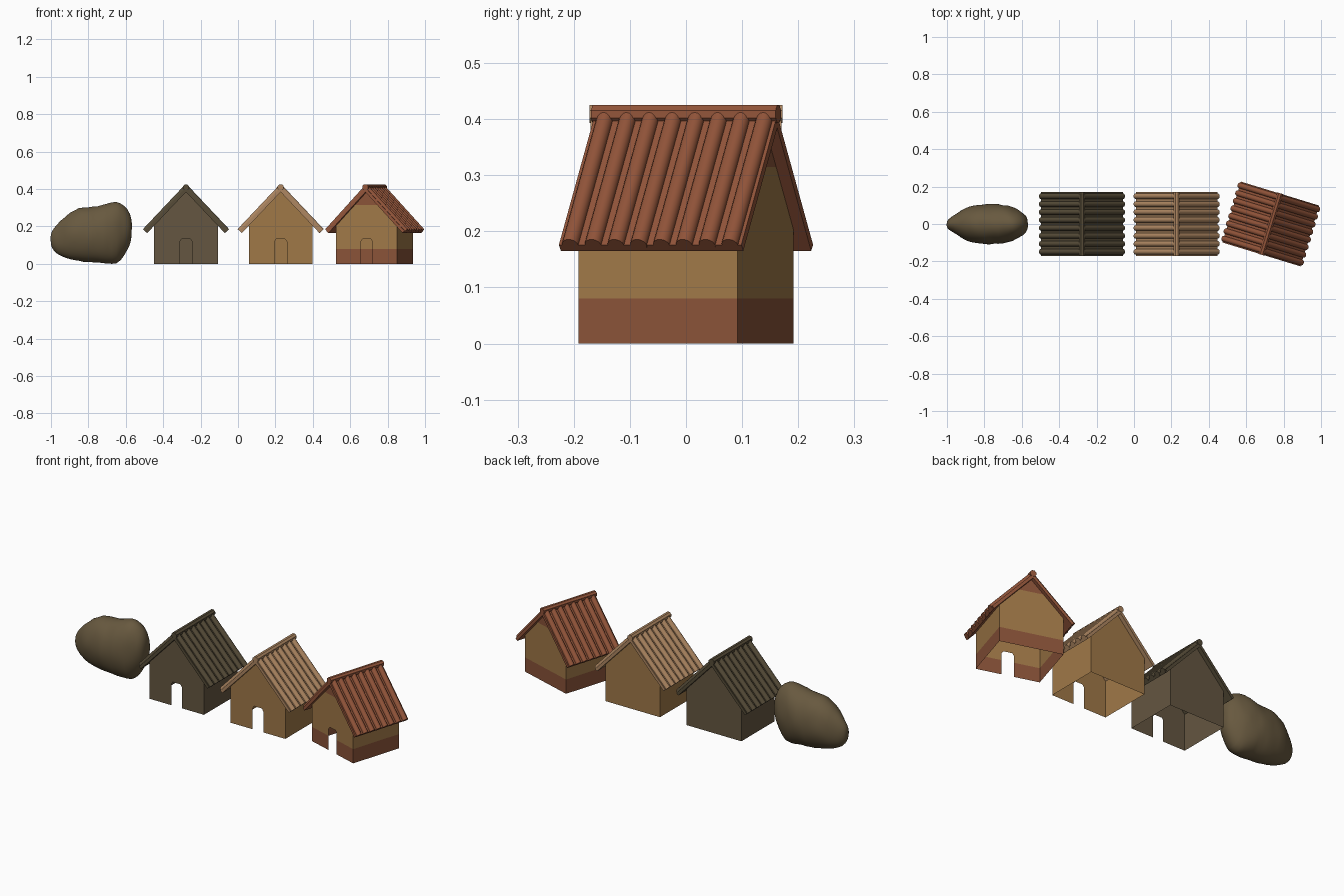
import bpy
import bmesh
import math
from mathutils import Matrix, Vector, noise

cube = bpy.data.objects.get("Cube")
if cube:
    bpy.data.objects.remove(cube, do_unlink=True)


def material(name, rgb):
    m = bpy.data.materials.new(name)
    m.use_nodes = True
    m.diffuse_color = (*rgb, 1)
    m.node_tree.nodes["Principled BSDF"].inputs["Base Color"].default_value = (*rgb, 1)
    return m


ROCK = material("brown stone", (0.138, 0.1, 0.05))
DARK_WALL = material("grey brown plaster", (0.128, 0.093, 0.052))
DARK_ROOF = material("dark brown tile", (0.092, 0.071, 0.039))
TAN_WALL = material("tan plaster", (0.35, 0.188, 0.064))
TAN_ROOF = material("pale tan tile", (0.42, 0.24, 0.12))
RED_WALL = material("red brown plaster", (0.25, 0.085, 0.04))
RED_ROOF = material("red tile", (0.29, 0.09, 0.042))


def make_object(name, bm, mats, matrix=Matrix()):
    mesh = bpy.data.meshes.new(name)
    bm.to_mesh(mesh)
    bm.free()
    for m in mats:
        mesh.materials.append(m)
    ob = bpy.data.objects.new(name, mesh)
    ob.matrix_world = matrix
    bpy.context.collection.objects.link(ob)
    return ob


def smooth(ob, angle):
    bpy.ops.object.select_all(action="DESELECT")
    ob.select_set(True)
    bpy.context.view_layer.objects.active = ob
    bpy.ops.object.shade_smooth_by_angle(angle=math.radians(angle))


# House cross-section: half width, wall depth, roof depth, inner roof line
HALF, WALL_Y, ROOF_Y = 0.17, 0.148, 0.17
EAVE = Vector((0.207, 0, 0.165))
APEX = Vector((0, 0, 0.384))
SLOPE = (EAVE - APEX).normalized()
NORMAL = Vector((-SLOPE.z, 0, SLOPE.x))
SLAB, TILE_R, TILES = 0.016, 0.015, 8
WALL_TOP = APEX.z + HALF * SLOPE.z / SLOPE.x


def walls(name, mats, matrix, bands=()):
    """Open-bottomed sheet walls, with a doorway in the front gable."""
    bm = bmesh.new()
    door = [(0.033, 0), (0.033, 0.118), (0.024, 0.132)]
    gable = [(HALF, 0), (HALF, WALL_TOP), (0, APEX.z), (-HALF, WALL_TOP), (-HALF, 0)]
    front = gable + [(-x, z) for x, z in door] + door[::-1]

    def face(points):
        bm.faces.new([bm.verts.new(p) for p in points])

    face([(x, -WALL_Y, z) for x, z in front])
    face([(x, WALL_Y, z) for x, z in gable])
    for x in (-HALF, HALF):
        face([(x, -WALL_Y, 0), (x, WALL_Y, 0), (x, WALL_Y, WALL_TOP), (x, -WALL_Y, WALL_TOP)])
    bmesh.ops.remove_doubles(bm, verts=bm.verts, dist=0.0001)
    bmesh.ops.triangulate(bm, faces=bm.faces)
    # Colour bands: base and gable tip take the second colour
    for z in bands:
        bmesh.ops.bisect_plane(bm, geom=bm.verts[:] + bm.edges[:] + bm.faces[:],
                               plane_co=(0, 0, z), plane_no=(0, 0, 1))
    if bands:
        for f in bm.faces:
            z = f.calc_center_median().z
            f.material_index = 0 if bands[0] < z < bands[1] else 1
    bmesh.ops.recalc_face_normals(bm, faces=bm.faces)
    make_object(name, bm, mats, matrix)


def roof_slab(name, mat, matrix):
    bm = bmesh.new()
    outer = EAVE + NORMAL * SLAB
    top = APEX.z + SLAB / NORMAL.z
    profile = [(EAVE.x, EAVE.z), (outer.x, outer.z), (0, top),
               (-outer.x, outer.z), (-EAVE.x, EAVE.z), (0, APEX.z)]
    f = bm.faces.new([bm.verts.new((x, -ROOF_Y, z)) for x, z in profile])
    ext = bmesh.ops.extrude_face_region(bm, geom=[f])
    moved = [v for v in ext["geom"] if isinstance(v, bmesh.types.BMVert)]
    bmesh.ops.translate(bm, verts=moved, vec=(0, 2 * ROOF_Y, 0))
    bmesh.ops.recalc_face_normals(bm, faces=bm.faces)
    make_object(name, bm, [mat], matrix)


def roof_tiles(name, mat, matrix):
    """Rounded tile rows running from ridge to eave on both slopes."""
    bm = bmesh.new()
    length = (EAVE - APEX).length + SLAB
    for side in (-1, 1):
        along = Vector((SLOPE.x * side, 0, SLOPE.z))
        end = EAVE + NORMAL * SLAB
        end.x *= side
        mid = end - along * (length / 2 - 0.001)
        turn = along.to_track_quat("Z", "Y").to_matrix().to_4x4()
        for i in range(TILES):
            mid.y = ROOF_Y * ((2 * i + 1) / TILES - 1)
            bmesh.ops.create_cone(bm, cap_ends=True, segments=16, radius1=TILE_R,
                                  radius2=TILE_R, depth=length,
                                  matrix=Matrix.Translation(mid) @ turn)
    smooth(make_object(name, bm, [mat], matrix), 40)


def ridge_cap(name, mat, matrix):
    bm = bmesh.new()
    place = (Matrix.Translation((0, 0, 0.409)) @ Matrix.Rotation(math.pi / 2, 4, "X")
             @ Matrix.Rotation(math.pi / 8, 4, "Z"))
    bmesh.ops.create_cone(bm, cap_ends=True, segments=8, radius1=0.0175, radius2=0.0175,
                          depth=2 * ROOF_Y + 0.004, matrix=place)
    make_object(name, bm, [mat], matrix)


def house(prefix, x, turn, wall_mats, roof_mat, bands=()):
    matrix = Matrix.Translation((x, 0, 0)) @ Matrix.Rotation(math.radians(turn), 4, "Z")
    walls(prefix + "_walls", wall_mats, matrix, bands)
    roof_slab(prefix + "_roof", roof_mat, matrix)
    roof_tiles(prefix + "_roof_tiles", roof_mat, matrix)
    ridge_cap(prefix + "_ridge_cap", roof_mat, matrix)


house("dark_house", -0.278, 0, [DARK_WALL], DARK_ROOF)
house("tan_house", 0.228, 0, [TAN_WALL], TAN_ROOF)
house("red_house", 0.731, -17, [TAN_WALL, RED_WALL], RED_ROOF, (0.08, 0.315))


# Boulder lofted along x: position, bottom, top, half width
stations = [(-1.0, 0.1, 0.155, 0.014), (-0.985, 0.073, 0.19, 0.032), (-0.95, 0.043, 0.228, 0.056),
            (-0.9, 0.026, 0.272, 0.085), (-0.85, 0.016, 0.298, 0.099), (-0.8, 0.01, 0.303, 0.106),
            (-0.75, 0.007, 0.309, 0.107), (-0.7, 0.002, 0.322, 0.102), (-0.65, 0.002, 0.33, 0.09),
            (-0.61, 0.045, 0.312, 0.07), (-0.58, 0.1, 0.265, 0.045), (-0.568, 0.15, 0.22, 0.02)]
bm = bmesh.new()
rings = []
SIDES = 24
for x, low, high, w in stations:
    ring = []
    for k in range(SIDES):
        a = math.tau * k / SIDES
        ring.append(bm.verts.new((x, w * math.cos(a),
                                  (low + high) / 2 + (high - low) / 2 * math.sin(a))))
    rings.append(ring)
for a, b in zip(rings, rings[1:]):
    for k in range(SIDES):
        n = (k + 1) % SIDES
        bm.faces.new((a[k], a[n], b[n], b[k]))
for ring in (rings[0], rings[-1]):
    centre = sum((v.co for v in ring), Vector()) / SIDES
    tip = bm.verts.new(centre)
    for k in range(SIDES):
        bm.faces.new((tip, ring[k], ring[(k + 1) % SIDES]))
bmesh.ops.recalc_face_normals(bm, faces=bm.faces)
bmesh.ops.subdivide_edges(bm, edges=bm.edges[:], cuts=1, use_grid_fill=True, smooth=0.5)
# Shallow lumps, stretched across the stone
for v in bm.verts:
    bump = noise.noise(Vector((v.co.x * 30, v.co.y * 10, v.co.z * 9)))
    v.co += v.normal * bump * 0.004
    v.co.z = max(v.co.z, 0)
smooth(make_object("boulder", bm, [ROCK]), 80)
